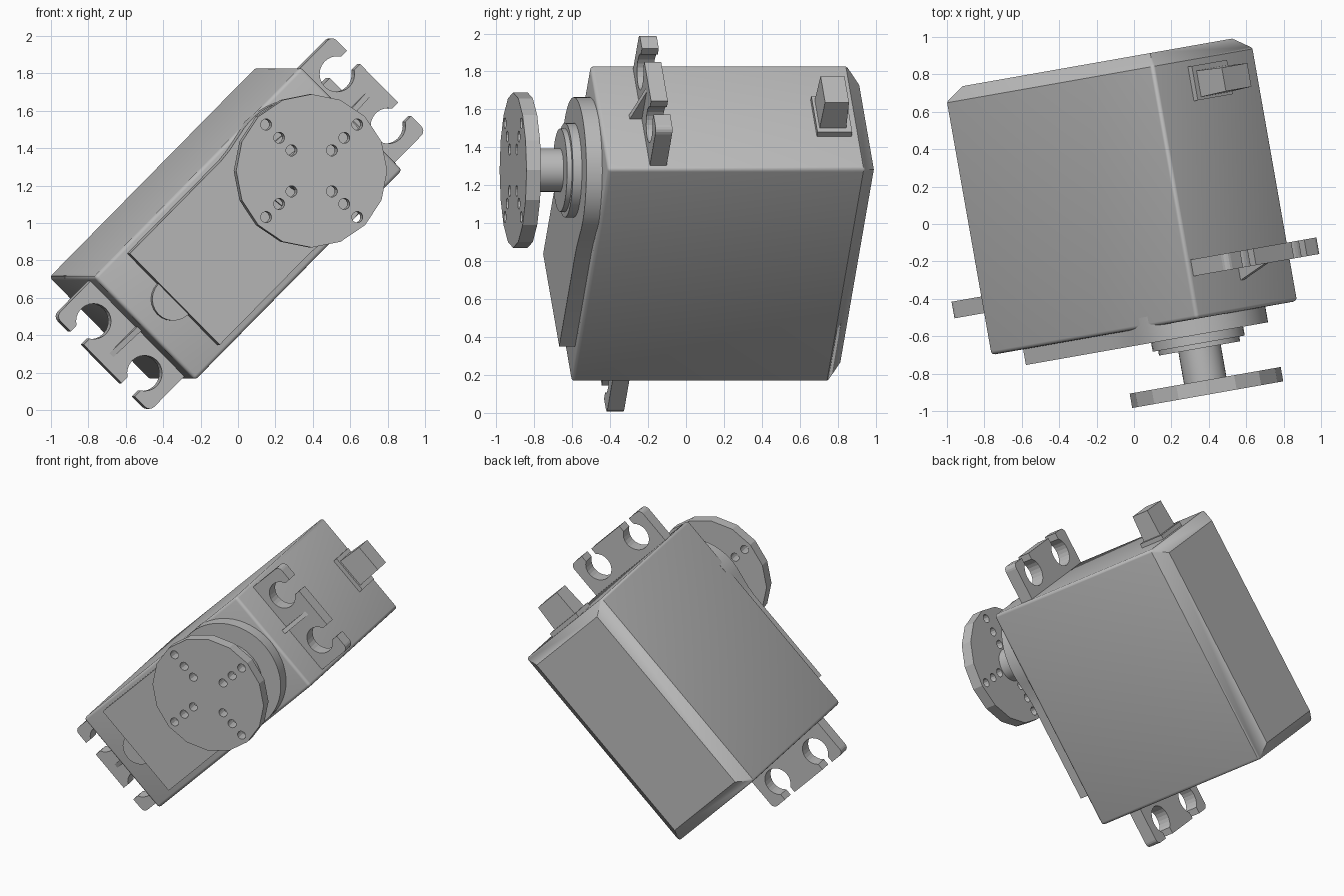
import bpy, bmesh
from math import cos, sin, radians, sqrt, asin, degrees
from mathutils import Matrix

if "Cube" in bpy.data.objects:
    bpy.data.objects.remove(bpy.data.objects["Cube"], do_unlink=True)

grey = bpy.data.materials.new("mid grey")
grey.use_nodes = True
grey.diffuse_color = (0.5, 0.5, 0.5, 1)
grey.node_tree.nodes["Principled BSDF"].inputs["Base Color"].default_value = (0.5, 0.5, 0.5, 1)

# Tilted frame: x along the case, y across it, z along the output shaft
c, s, q = cos(radians(10)), sin(radians(10)), 1 / sqrt(2)
FRAME = Matrix(((c * q, -c * q, s, 0), (s * q, -s * q, -c, 0), (q, q, 0, 0), (0, 0, 0, 1)))

MID = 0.735            # centre line across the case
LOW, HIGH = -0.12, 1.47  # ends of the case
SHAFT = (1.067, 0.742)


def make_object(name, bm, smooth=False):
    bmesh.ops.recalc_face_normals(bm, faces=bm.faces)
    mesh = bpy.data.meshes.new(name)
    bm.to_mesh(mesh)
    bm.free()
    mesh.materials.append(grey)
    ob = bpy.data.objects.new(name, mesh)
    bpy.context.collection.objects.link(ob)
    ob.matrix_world = FRAME
    bpy.ops.object.select_all(action='DESELECT')
    ob.select_set(True)
    bpy.context.view_layer.objects.active = ob
    if smooth:
        bpy.ops.object.shade_smooth_by_angle(angle=radians(35))
    return ob


def add_loft(bm, rings):
    """Closed solid through rings of 3D points."""
    loops = [[bm.verts.new(p) for p in ring] for ring in rings]
    n = len(loops[0])
    for a, b in zip(loops, loops[1:]):
        for i in range(n):
            j = (i + 1) % n
            bm.faces.new((a[i], a[j], b[j], b[i]))
    bm.faces.new(loops[0][::-1])
    bm.faces.new(loops[-1])


def prism(name, outline, z0, z1, smooth=False):
    bm = bmesh.new()
    add_loft(bm, [[(x, y, z) for x, y in outline] for z in (z0, z1)])
    return make_object(name, bm, smooth)


def arc(cx, cy, r, a0, a1, n):
    return [(cx + r * cos(radians(a0 + (a1 - a0) * i / n)),
             cy + r * sin(radians(a0 + (a1 - a0) * i / n))) for i in range(n + 1)]


def circle(cx, cy, r, n):
    return arc(cx, cy, r, 0, 360, n)[:-1]


def rect(x0, x1, y0, y1):
    return [(x0, y0), (x1, y0), (x1, y1), (x0, y1)]


# Case with a chamfered back and softly rounded edges
bm = bmesh.new()
half, inset = 0.39, 0.075
rings = []
for z, k in ((-0.885, inset), (-0.812, 0), (0.557, 0)):
    outline = rect(LOW + k, HIGH - k, MID - half + k, MID + half - k)
    rings.append([(x, y, z) for x, y in outline])
add_loft(bm, rings)
case = make_object("case", bm)
bevel = case.modifiers.new("rounded edges", 'BEVEL')
bevel.width, bevel.segments = 0.02, 3
bevel.limit_method, bevel.angle_limit = 'ANGLE', radians(60)
bpy.ops.object.modifier_apply(modifier=bevel.name)
bpy.ops.object.shade_smooth_by_angle(angle=radians(35))

# Raised gear cover: straight end, flared into a round end at the shaft
sx, sy = SHAFT
flare = [(-0.2, 0.352), (-0.27, 0.345), (0.097 - sx, 0.345)]
outline = arc(sx, sy, 0.385, -105, 105, 32)
outline += [(sx + x, sy + y) for x, y in flare]
outline += [(sx + x, sy - y) for x, y in reversed(flare)]
prism("gear_cover", outline, 0.5, 0.642, True)

# Small round boss at the straight end of the cover
prism("cover_boss", circle(0.097, sy, 0.115, 24), 0.5, 0.6, True)

# Output bearing rings and shaft
prism("bearing_ring", circle(sx, sy, 0.25, 32), 0.6, 0.69, True)
prism("bearing_lip", circle(sx, sy, 0.22, 32), 0.6, 0.716, True)
prism("output_shaft", circle(sx, sy, 0.115, 32), 0.6, 0.9, True)

# Round horn with three holes along each of four arms
horn = prism("horn_disc", circle(sx, sy, 0.41, 16), 0.889, 0.967)
bm = bmesh.new()
for dx, dy in ((1, 0), (0, 1), (-1, 0), (0, -1)):
    for r in (0.155, 0.25, 0.35):
        hole = circle(sx + dx * r, sy + dy * r, 0.03, 12)
        add_loft(bm, [[(x, y, z) for x, y in hole] for z in (0.8, 1.05)])
cutter = make_object("horn_hole_cutter", bm)
cutter.hide_render = True
bpy.context.view_layer.objects.active = horn
cut = horn.modifiers.new("holes", 'BOOLEAN')
cut.object, cut.operation, cut.solver = cutter, 'DIFFERENCE', 'EXACT'
bpy.ops.object.modifier_apply(modifier=cut.name)
bpy.data.objects.remove(cutter, do_unlink=True)

# Mounting lugs with two open keyhole slots and a small gusset each
reach, wide, slot, hole_r, hole_x, hole_y = 0.266, 0.36, 0.05, 0.095, 0.14, 0.196
gap = degrees(asin(slot / hole_r))
side = [(-0.03, wide)] + arc(reach - 0.035, wide - 0.035, 0.035, 90, 0, 4)
side += [(reach, hole_y + slot)]
side += arc(hole_x, hole_y, hole_r, gap, 360 - gap, 20)
side += [(reach, hole_y - slot)]
lug = side + [(a, -b) for a, b in reversed(side)]
for end, base, sign in (("upper", HIGH, 1), ("lower", LOW, -1)):
    prism(end + "_mounting_lug", [(base + sign * a, MID + b) for a, b in lug], 0.24, 0.33)
    bm = bmesh.new()
    wedge = [(-0.02, 0.32), (0.2, 0.32), (0.2, 0.33), (0, 0.395), (-0.02, 0.395)]
    add_loft(bm, [[(base + sign * a, MID + y, z) for a, z in wedge] for y in (-0.015, 0.015)])
    make_object(end + "_lug_gusset", bm)

# Cable outlet: thin collar and slightly tapered block
prism("cable_collar", rect(HIGH - 0.02, HIGH + 0.03, 0.592, 0.862), -0.778, -0.592)
bm = bmesh.new()
rings = []
for x, k in ((HIGH, 0), (1.685, 0.008)):
    rings.append([(x, y, z) for y, z in rect(0.622 + k, 0.834 - k, -0.75 + k, -0.606 - k)])
add_loft(bm, rings)
make_object("cable_block", bm)
